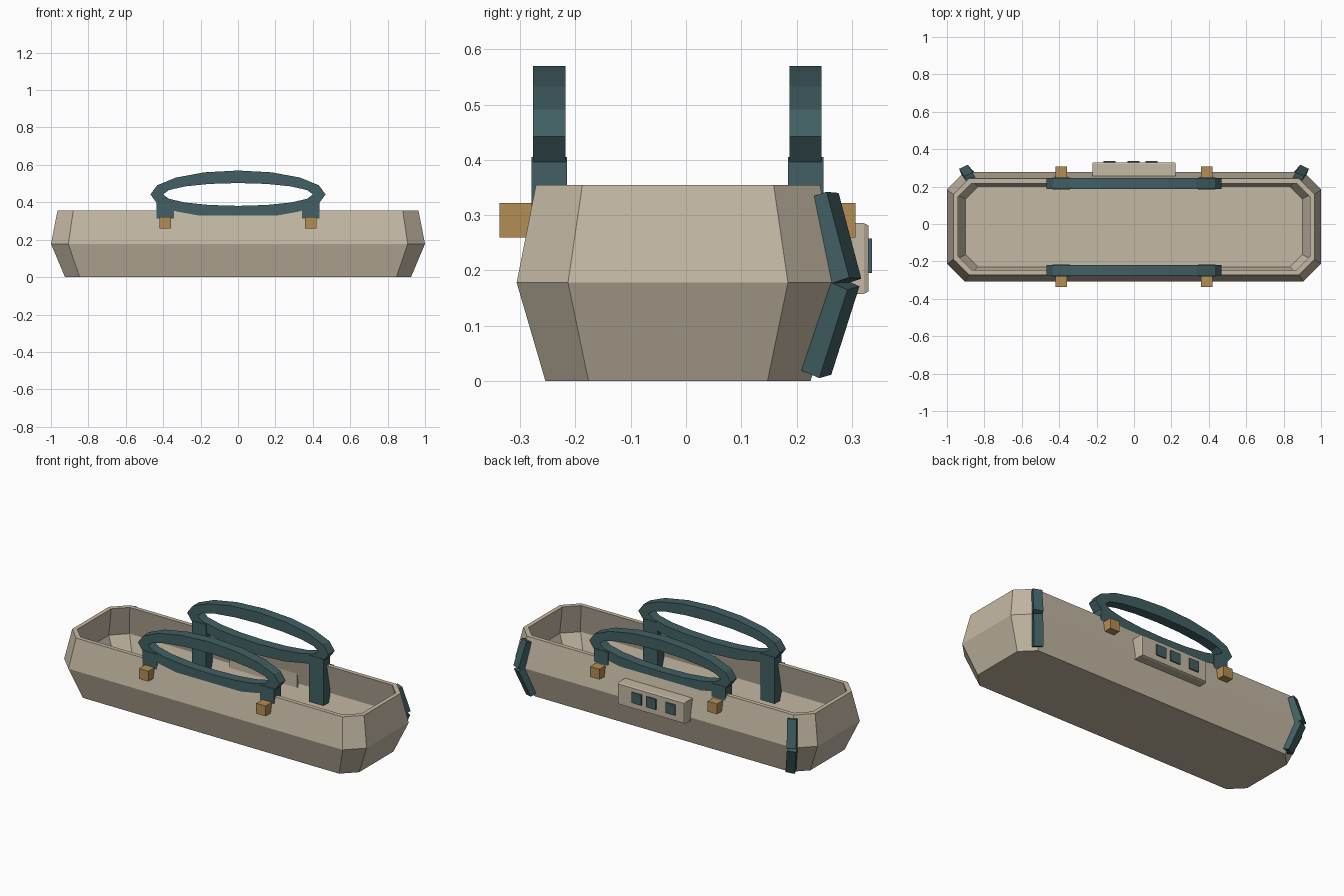
import bpy, bmesh, math
from mathutils import Vector, Matrix

if "Cube" in bpy.data.objects:
    bpy.data.objects.remove(bpy.data.objects["Cube"])


def material(name, rgb):
    m = bpy.data.materials.new(name)
    m.diffuse_color = (*rgb, 1)
    m.use_nodes = True
    m.node_tree.nodes["Principled BSDF"].inputs["Base Color"].default_value = m.diffuse_color
    return m


BEIGE = material("warm beige", (0.55, 0.48, 0.37))
TEAL = material("dark teal", (0.054, 0.115, 0.125))
GOLD = material("brass", (0.45, 0.27, 0.09))
YC = -0.0145  # centre line of the tray in y


def finish(bm, name, mat):
    bmesh.ops.recalc_face_normals(bm, faces=bm.faces)
    me = bpy.data.meshes.new(name)
    bm.to_mesh(me)
    bm.free()
    me.materials.append(mat)
    ob = bpy.data.objects.new(name, me)
    bpy.context.collection.objects.link(ob)
    return ob


def box(name, x, y, z, mat):
    bm = bmesh.new()
    lo, hi = Vector((x[0], y[0], z[0])), Vector((x[1], y[1], z[1]))
    bmesh.ops.create_cube(bm, size=1, matrix=Matrix.Translation((lo + hi) / 2)
                          @ Matrix.Diagonal((*(hi - lo), 1)))
    return finish(bm, name, mat)


def bridge(bm, a, b):
    n = len(a)
    for i in range(n):
        bm.faces.new((a[i], a[(i + 1) % n], b[(i + 1) % n], b[i]))


# Hollow tray: chamfered rectangles lofted up the outside and down the inside
def octagon(bm, hx, hy, c, z):
    pts = [(hx, hy - c), (hx - c, hy), (c - hx, hy), (-hx, hy - c),
           (-hx, c - hy), (c - hx, -hy), (hx - c, -hy), (hx, c - hy)]
    return [bm.verts.new((x, y + YC, z)) for x, y in pts]


bm = bmesh.new()
t = 0.025
levels = [(0.925, 0.24, 0.078, 0), (1.0, 0.292, 0.093, 0.178), (0.965, 0.257, 0.084, 0.355)]
inner = [(hx - t, hy - t, c - 0.012, max(z, t)) for hx, hy, c, z in reversed(levels)]
rings = [octagon(bm, *l) for l in levels + inner]
for a, b in zip(rings, rings[1:]):
    bridge(bm, a, b)
bm.faces.new(rings[0])
bm.faces.new(rings[-1])
finish(bm, "tray_body", BEIGE)


# Oval handle with a rectangular section
def handle(name, y):
    bm = bmesh.new()
    loops = []
    for rx, rz, dy in [(0.468, 0.128, -0.029), (0.468, 0.128, 0.029),
                       (0.40, 0.061, 0.029), (0.40, 0.061, -0.029)]:
        loops.append([bm.verts.new((rx * math.cos(i * math.pi / 8), y + dy,
                                    0.442 + rz * math.sin(i * math.pi / 8)))
                      for i in range(16)])
    for i in range(4):
        bridge(bm, loops[i], loops[(i + 1) % 4])
    finish(bm, name, TEAL)


# Handles with their posts and brass studs on both long sides
for side, s in (("front", -1), ("back", 1)):
    hy = YC - 0.001 + s * 0.232
    handle(side + "_handle", hy)
    for lr, m in (("left", -1), ("right", 1)):
        cx = m * 0.388
        box(f"{side}_{lr}_post", (cx - 0.047, cx + 0.047), (hy - 0.032, hy + 0.032),
            (0.127, 0.405), TEAL)
        ys = sorted((YC - 0.001 + s * 0.26, YC - 0.001 + s * 0.322))
        box(f"{side}_{lr}_stud", (cx - 0.031, cx + 0.031), ys, (0.26, 0.322), GOLD)


# Bent guards along the rear corner edges
def bar(bm, a, b, out, w, d):
    a, b = Vector(a), Vector(b)
    axis = (b - a).normalized()
    n = (out - axis * out.dot(axis)).normalized()
    side = axis.cross(n)
    ends = [[bm.verts.new(p + side * i * w / 2 + n * j * d / 2)
             for i, j in ((-1, -1), (1, -1), (1, 1), (-1, 1))] for p in (a, b)]
    bridge(bm, *ends)
    bm.faces.new(ends[0])
    bm.faces.new(ends[1])


for lr, m in (("left", -1), ("right", 1)):
    out = Vector((m * 0.42, 0.9, 0))
    for part, p, q in (("lower", (0.858, 0.234, 0.016), (0.903, 0.285, 0.176)),
                       ("upper", (0.903, 0.288, 0.18), (0.877, 0.247, 0.335))):
        bm = bmesh.new()
        bar(bm, (m * p[0], *p[1:]), (m * q[0], *q[1:]), out, 0.052, 0.042)
        finish(bm, f"{lr}_{part}_corner_guard", TEAL)

# Rear control panel with a chamfered rim and three buttons
bm = bmesh.new()
panel = []
for y, k in ((0.24, 0), (0.322, 0), (0.33, 0.004)):
    panel.append([bm.verts.new((sx * (0.223 - k), y, 0.2215 + sz * (0.064 - k)))
                  for sx, sz in ((-1, -1), (1, -1), (1, 1), (-1, 1))])
bridge(bm, panel[0], panel[1])
bridge(bm, panel[1], panel[2])
bm.faces.new(panel[0])
bm.faces.new(panel[2])
finish(bm, "control_panel", BEIGE)
for i, cx in enumerate((-0.131, -0.003, 0.093)):
    box(f"button_{i + 1}", (cx - 0.032, cx + 0.032), (0.328, 0.337), (0.195, 0.258), TEAL)
